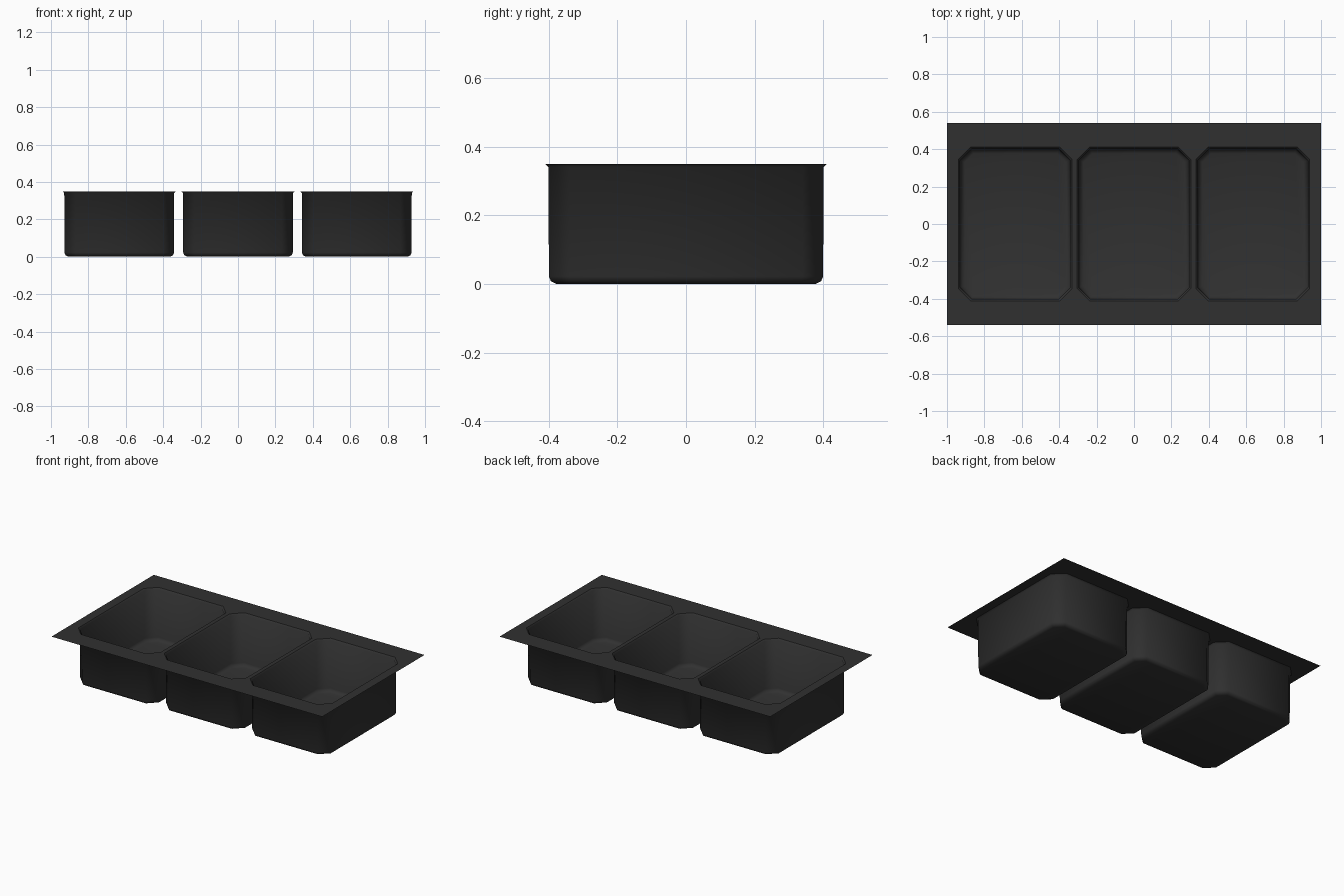
import bpy
import bmesh
import math
from mathutils import Vector

cube = bpy.data.objects.get("Cube")
if cube:
    bpy.data.objects.remove(cube, do_unlink=True)

TOP = 0.35
CENTRES = (-0.635, 0.0, 0.635)
HALF_X, HALF_Y, CORNER = 0.304, 0.411, 0.066

black = bpy.data.materials.new("charcoal_black")
black.use_nodes = True
colour = (0.03, 0.03, 0.03, 1)
black.diffuse_color = colour
black.node_tree.nodes["Principled BSDF"].inputs["Base Color"].default_value = colour


def octagon(cx, inset, z):
    """Rectangle with cut corners, counter-clockwise."""
    a, b = HALF_X - inset, HALF_Y - inset
    c = CORNER - inset * 0.58
    pts = []
    for sx, sy in ((1, 1), (-1, 1), (-1, -1), (1, -1)):
        pair = [(sx * a, sy * (b - c)), (sx * (a - c), sy * b)]
        pts += pair if sx * sy > 0 else pair[::-1]
    return [Vector((cx + x, y, z)) for x, y in pts]


def add_object(name, bm):
    mesh = bpy.data.meshes.new(name)
    bm.to_mesh(mesh)
    bm.free()
    mesh.materials.append(black)
    obj = bpy.data.objects.new(name, mesh)
    bpy.context.collection.objects.link(obj)
    return obj


def add_loop(bm, points):
    verts = [bm.verts.new(p) for p in points]
    return [bm.edges.new((v, verts[i - 1])) for i, v in enumerate(verts)]


# Thin flat rim sheet with three openings
bm = bmesh.new()
edges = add_loop(bm, [(x, y * 0.54, TOP) for x, y in ((1, 1), (-1, 1), (-1, -1), (1, -1))])
for cx in CENTRES:
    edges += add_loop(bm, octagon(cx, 0, TOP))
bmesh.ops.triangle_fill(bm, edges=edges, use_beauty=True, normal=(0, 0, 1))
for f in bm.faces:
    f.normal_update()
    if f.normal.z < 0:
        f.normal_flip()
add_object("rim_sheet", bm)

# Open basins: sloped lip, straight wall, bevelled foot, floor
PROFILE = ((0, TOP), (0.010, 0.341), (0.011, 0.022), (0.017, 0.008), (0.034, 0))
for name, cx in zip(("right_basin", "middle_basin", "left_basin"), CENTRES):
    bm = bmesh.new()
    rings = [[bm.verts.new(p) for p in octagon(cx, i, z)] for i, z in PROFILE]
    for upper, lower in zip(rings, rings[1:]):
        for k in range(len(upper)):
            bm.faces.new((upper[k - 1], lower[k - 1], lower[k], upper[k]))
    bm.faces.new(rings[-1])
    bmesh.ops.recalc_face_normals(bm, faces=bm.faces[:])
    # Normals face into the basin, matching the upward floor
    bm.normal_update()
    if max(bm.faces, key=lambda f: f.calc_area() * abs(f.normal.z)).normal.z < 0:
        bmesh.ops.reverse_faces(bm, faces=bm.faces[:])
    basin = add_object(name, bm)
    bpy.ops.object.select_all(action="DESELECT")
    basin.select_set(True)
    bpy.context.view_layer.objects.active = basin
    bpy.ops.object.shade_smooth_by_angle(angle=math.radians(50))
